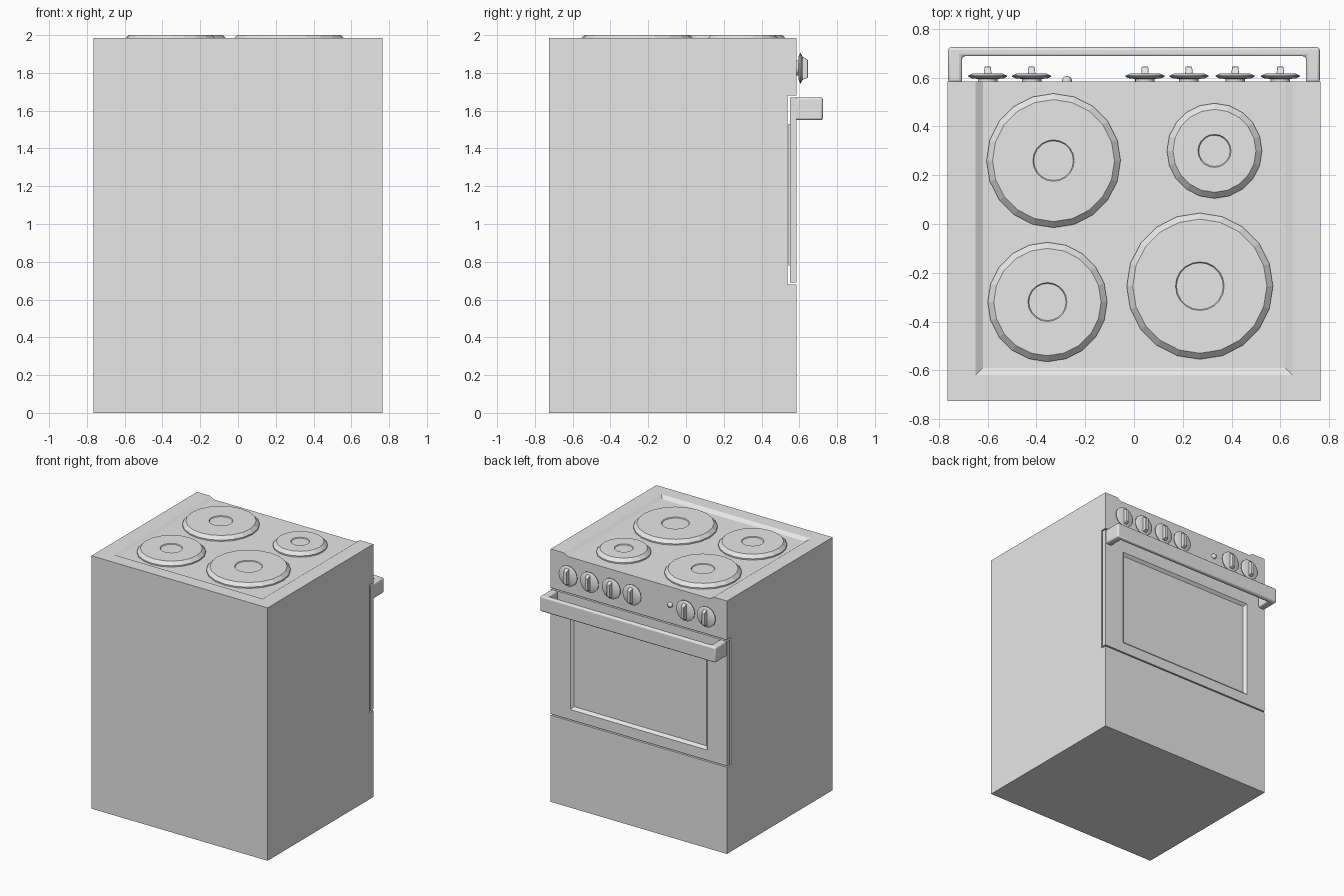
import bpy, bmesh, math

cube = bpy.data.objects.get("Cube")
if cube:
    bpy.data.objects.remove(cube, do_unlink=True)

grey = bpy.data.materials.new("light grey enamel")
grey.use_nodes = True
grey.diffuse_color = (0.8, 0.8, 0.8, 1)
grey.node_tree.nodes["Principled BSDF"].inputs["Base Color"].default_value = (0.8, 0.8, 0.8, 1)


def loft(name, rings, bevel=0):
    """Skin a row of equal-length point rings and cap both ends."""
    bm = bmesh.new()
    loops = [[bm.verts.new(p) for p in ring] for ring in rings]
    n = len(loops[0])
    for a, b in zip(loops, loops[1:]):
        for i in range(n):
            j = (i + 1) % n
            bm.faces.new((a[i], a[j], b[j], b[i]))
    bm.faces.new(loops[0][::-1])
    bm.faces.new(loops[-1])
    bmesh.ops.recalc_face_normals(bm, faces=bm.faces)
    mesh = bpy.data.meshes.new(name)
    bm.to_mesh(mesh)
    bm.free()
    mesh.materials.append(grey)
    obj = bpy.data.objects.new(name, mesh)
    bpy.context.collection.objects.link(obj)
    if bevel:
        mod = obj.modifiers.new("soft edges", "BEVEL")
        mod.width, mod.segments = bevel, 3
    return obj


def rect_xy(hx, y0, y1, z):
    return [(-hx, y0, z), (hx, y0, z), (hx, y1, z), (-hx, y1, z)]


def rect_xz(hx, z0, z1, y, x=0):
    return [(x - hx, y, z0), (x + hx, y, z0), (x + hx, y, z1), (x - hx, y, z1)]


def circle(r, n):
    return [(r * math.cos(math.tau * i / n), r * math.sin(math.tau * i / n)) for i in range(n)]


def turned_up(name, x, y, profile, n):
    return loft(name, [[(x + a, y + b, z) for a, b in circle(r, n)] for r, z in profile])


def turned_out(name, x, z, profile, n):
    return loft(name, [[(x + a, y, z + b) for a, b in circle(r, n)] for r, y in profile])


def smooth(obj, degrees=30):
    bpy.ops.object.select_all(action="DESELECT")
    obj.select_set(True)
    bpy.context.view_layer.objects.active = obj
    bpy.ops.object.shade_smooth_by_angle(angle=math.radians(degrees))


HALF, BACK, FACE, TOP = 0.765, -0.725, 0.585, 1.985

# Cabinet: side outline with a door notch, extruded across the width
outline = [(BACK, 0), (FACE, 0), (FACE, 0.68), (0.537, 0.68),
           (0.537, 1.68), (FACE, 1.68), (FACE, TOP), (BACK, TOP)]
body = loft("cabinet", [[(x, y, z) for y, z in outline] for x in (-HALF, HALF)])

# Shallow sloped hob tray, open towards the control panel
tray = loft("tray_cutter", [rect_xy(0.62, -0.59, 0.7, 1.965), rect_xy(0.68, -0.65, 0.7, 2.005)])
tray.hide_render = True
cut = body.modifiers.new("hob tray", "BOOLEAN")
cut.object, cut.operation, cut.solver = tray, "DIFFERENCE", "EXACT"
bpy.context.view_layer.objects.active = body
bpy.ops.object.modifier_apply(modifier=cut.name)
bpy.data.objects.remove(tray, do_unlink=True)

# Hotplates: bevelled discs with a sunken centre
for name, x, y, r, dip in (
        ("large_front_hotplate", 0.27, -0.255, 0.30, 0.10),
        ("large_back_hotplate", -0.33, 0.26, 0.275, 0.085),
        ("small_hotplate", 0.33, 0.30, 0.195, 0.068),
        ("medium_hotplate", -0.355, -0.32, 0.245, 0.08)):
    turned_up(name, x, y, [(r, 1.96), (r, 1.975), (r - 0.025, 2.0), (dip, 2.0),
                           (dip - 0.004, 1.994)], 20)

# Oven door with a recessed window
door = (0.69, 1.67)
loft("oven_door", [
    rect_xz(0.58, 0.78, 1.53, 0.543),
    rect_xz(0.58, 0.78, 1.53, 0.55),
    rect_xz(HALF, *door, 0.55),
    rect_xz(HALF, *door, FACE),
    rect_xz(0.595, 0.77, 1.54, FACE),
    rect_xz(0.575, 0.79, 1.52, 0.565)])

# Handle: a U-shaped bar
half_u = [(0.762, 0.58), (0.762, 0.725), (-0.762, 0.725), (-0.762, 0.58),
          (-0.705, 0.58), (-0.705, 0.688), (0.705, 0.688), (0.705, 0.58)]
handle = loft("door_handle", [[(x, y, z) for x, y in half_u] for z in (1.55, 1.67)], 0.012)
smooth(handle, 40)

# Control knobs: stem, lens-shaped disc and a tapered upright grip
KNOB_Z = 1.825
for i, x in enumerate((-0.6, -0.42, 0.045, 0.225, 0.415, 0.6)):
    knob = turned_out(f"knob_disc_{i + 1}", x, KNOB_Z,
                      [(0.04, 0.58), (0.04, 0.595), (0.065, 0.597), (0.08, 0.604),
                       (0.08, 0.608), (0.06, 0.618)], 24)
    smooth(knob)
    loft(f"knob_grip_{i + 1}", [
        rect_xz(0.016, KNOB_Z - 0.065, KNOB_Z + 0.065, 0.61, x),
        rect_xz(0.013, KNOB_Z - 0.05, KNOB_Z + 0.045, 0.645, x)], 0.003)

# Indicator lamp
lamp = turned_out("indicator_lamp", -0.275, KNOB_Z,
                  [(0.02, 0.58), (0.02, 0.592), (0.015, 0.601), (0.006, 0.606)], 16)
smooth(lamp, 50)
